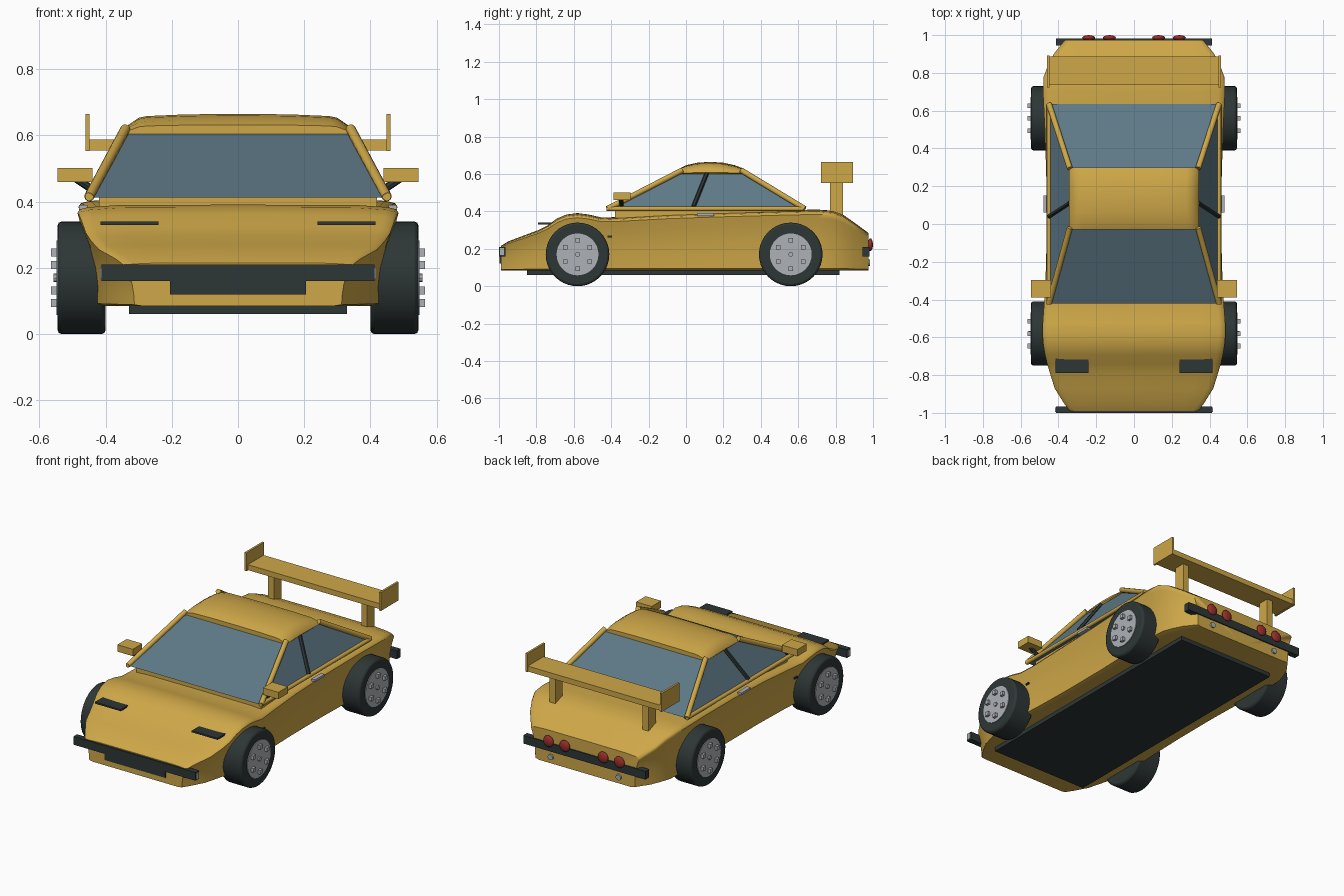
import bpy, bmesh, math
from mathutils import Vector

if "Cube" in bpy.data.objects:
    bpy.data.objects.remove(bpy.data.objects["Cube"])


def mat(name, rgb):
    m = bpy.data.materials.new(name)
    m.diffuse_color = (*rgb, 1)
    m.use_nodes = True
    m.node_tree.nodes["Principled BSDF"].inputs["Base Color"].default_value = m.diffuse_color
    return m


GOLD = mat("gold_paint", (0.62, 0.39, 0.065))
GLASS = mat("blue_grey_glass", (0.11, 0.19, 0.235))
BLACK = mat("black_trim", (0.027, 0.037, 0.037))
SILVER = mat("silver", (0.42, 0.44, 0.47))
RED = mat("red_lamp", (0.32, 0.03, 0.025))


def make(name, bm, material, smooth=None):
    bmesh.ops.recalc_face_normals(bm, faces=bm.faces)
    me = bpy.data.meshes.new(name)
    bm.to_mesh(me)
    bm.free()
    me.materials.append(material)
    ob = bpy.data.objects.new(name, me)
    bpy.context.collection.objects.link(ob)
    if smooth:
        bpy.ops.object.select_all(action='DESELECT')
        ob.select_set(True)
        bpy.context.view_layer.objects.active = ob
        bpy.ops.object.shade_smooth_by_angle(angle=math.radians(smooth))
    return ob


def box(name, x, y, z, material):
    """Box given by its (min, max) range on each axis."""
    bm = bmesh.new()
    bmesh.ops.create_cube(bm, size=1)
    for v in bm.verts:
        v.co = Vector([r[0] if c < 0 else r[1] for c, r in zip(v.co, (x, y, z))])
    return make(name, bm, material)


def pair(name, x, y, z, material):
    """Left and right copies of a box."""
    box("right_" + name, x, y, z, material)
    box("left_" + name, (-x[1], -x[0]), y, z, material)


def rod(name, a, b, r, material, segs=12):
    """Cylinder between two points."""
    a, b = Vector(a), Vector(b)
    bm = bmesh.new()
    bmesh.ops.create_cone(bm, cap_ends=True, segments=segs, radius1=r, radius2=r,
                          depth=(b - a).length)
    rot = (b - a).to_track_quat('Z', 'Y')
    for v in bm.verts:
        v.co = rot @ v.co + (a + b) / 2
    return make(name, bm, material, 40)


def loft(name, sections, profile, material, angle):
    """Skin symmetric cross-sections; each section is (y, half width, bottom, top)."""
    bm = bmesh.new()
    outline = profile + [(-x, z) for x, z in reversed(profile) if x > 0]
    rings = [[bm.verts.new((fx * w, y, b + fz * (t - b))) for fx, fz in outline]
             for y, w, b, t in sections]
    n = len(outline)
    for r0, r1 in zip(rings, rings[1:]):
        for i in range(n):
            j = (i + 1) % n
            bm.faces.new((r0[i], r0[j], r1[j], r1[i]))
    bm.faces.new(rings[0])
    bm.faces.new(rings[-1])
    return make(name, bm, material, angle)


# Body shell
loft("body", [
    (-0.99, 0.34, 0.085, 0.215), (-0.95, 0.37, 0.085, 0.24), (-0.87, 0.42, 0.085, 0.27),
    (-0.79, 0.445, 0.085, 0.30), (-0.74, 0.46, 0.085, 0.325), (-0.69, 0.472, 0.085, 0.362),
    (-0.64, 0.48, 0.085, 0.383), (-0.58, 0.485, 0.085, 0.391), (-0.52, 0.483, 0.085, 0.383),
    (-0.45, 0.478, 0.085, 0.367), (-0.35, 0.47, 0.085, 0.37), (-0.1, 0.463, 0.085, 0.385),
    (0.2, 0.463, 0.085, 0.396), (0.5, 0.472, 0.085, 0.405), (0.7, 0.482, 0.085, 0.41),
    (0.78, 0.478, 0.085, 0.404), (0.84, 0.455, 0.085, 0.382), (0.9, 0.425, 0.085, 0.34),
    (0.975, 0.365, 0.085, 0.285)],
    [(0, 0), (0.85, 0), (0.92, 0.03), (0.925, 0.25), (0.94, 0.5), (0.965, 0.72),
     (0.99, 0.86), (1, 0.92), (0.985, 0.955), (0.93, 0.975), (0.75, 0.995), (0, 1)], GOLD, 45)

# Underside panel and cabin base
box("floor_panel", (-0.33, 0.33), (-0.85, 0.82), (0.06, 0.09), BLACK)
box("cabin_base", (-0.42, 0.42), (-0.38, 0.6), (0.35, 0.412), GOLD)

# Glasshouse as a tapered block
bm = bmesh.new()
bmesh.ops.create_cube(bm, size=2)
for v in bm.verts:
    top = v.co.z > 0
    yb, yt = (-0.42, -0.03) if v.co.y < 0 else (0.635, 0.30)
    v.co = (v.co.x * (0.335 if top else 0.45), yt if top else yb, 0.605 if top else 0.412)
make("cabin_glass", bm, GLASS)

# Curved roof
loft("roof", [
    (-0.03, 0.342, 0.60, 0.632), (0.0, 0.345, 0.60, 0.647), (0.06, 0.345, 0.60, 0.66),
    (0.13, 0.345, 0.60, 0.665), (0.2, 0.345, 0.60, 0.66), (0.26, 0.345, 0.60, 0.647),
    (0.30, 0.342, 0.60, 0.632)],
    [(0, 0), (0.98, 0), (1, 0.12), (0.97, 0.45), (0.87, 0.82), (0.8, 0.9), (0.45, 0.98),
     (0, 1)], GOLD, 45)

for s, side in ((1, "right"), (-1, "left")):
    # Pillars and window rail
    rod(side + "_front_pillar", (s * 0.45, -0.42, 0.414), (s * 0.34, -0.02, 0.62), 0.015, GOLD)
    rod(side + "_rear_pillar", (s * 0.45, 0.635, 0.414), (s * 0.34, 0.295, 0.62), 0.015, GOLD)
    rod(side + "_window_rail", (s * 0.45, -0.425, 0.414), (s * 0.45, 0.635, 0.414), 0.012, GOLD)
    rod(side + "_door_pillar", (s * 0.45, 0.04, 0.425), (s * 0.34, 0.112, 0.605), 0.012, BLACK, 6)
    rod(side + "_mirror_arm", (s * 0.43, -0.345, 0.43), (s * 0.49, -0.345, 0.47), 0.012, BLACK, 8)

    # Wheels: tyre, rim disc, lug blocks and hub
    for y, end in ((-0.58, "front"), (0.56, "rear")):
        name = side + "_" + end
        tyre = rod(name + "_tyre", (s * 0.40, y, 0.17), (s * 0.545, y, 0.17), 0.17, BLACK, 40)
        bev = tyre.modifiers.new("rounded_edge", 'BEVEL')
        bev.width, bev.segments, bev.limit_method = 0.012, 2, 'ANGLE'
        bev.angle_limit = math.radians(50)
        rod(name + "_rim", (s * 0.52, y, 0.17), (s * 0.549, y, 0.17), 0.112, SILVER, 32)
        rod(name + "_hub", (s * 0.54, y, 0.17), (s * 0.558, y, 0.17), 0.013, SILVER, 8)
        x = sorted((s * 0.54, s * 0.565))
        for k in range(6):
            a = math.radians(30 + 60 * k)
            cy, cz = y + 0.076 * math.cos(a), 0.17 + 0.076 * math.sin(a)
            box(name + "_lug", x, (cy - 0.012, cy + 0.012), (cz - 0.012, cz + 0.012), SILVER)

    # Tail lamps and exhaust tips
    for x in (0.13, 0.24):
        bm = bmesh.new()
        bmesh.ops.create_uvsphere(bm, u_segments=20, v_segments=12, radius=0.034)
        for v in bm.verts:
            v.co = (v.co.x + s * x, v.co.y * 0.4 + 0.986, v.co.z + 0.222)
        make(side + "_tail_lamp", bm, RED, 60)
    rod(side + "_exhaust_tip", (s * 0.23, 0.94, 0.125), (s * 0.23, 0.985, 0.125), 0.017, SILVER)

# Mirrors, headlamp covers, handles, markers
pair("mirror", (0.44, 0.545), (-0.388, -0.297), (0.46, 0.502), GOLD)
pair("headlamp_cover", (0.24, 0.415), (-0.79, -0.71), (0.33, 0.34), BLACK)
pair("door_handle", (0.455, 0.48), (0.06, 0.15), (0.376, 0.39), SILVER)
pair("side_marker", (0.43, 0.462), (-0.42, -0.395), (0.26, 0.27), BLACK)

# Bumpers
box("front_bumper", (-0.413, 0.413), (-1.0, -0.965), (0.16, 0.21), BLACK)
box("front_intake", (-0.205, 0.205), (-0.996, -0.96), (0.12, 0.162), BLACK)
box("rear_bumper", (-0.413, 0.413), (0.945, 0.982), (0.16, 0.21), BLACK)
pair("bumper_end_lamp", (0.41, 0.417), (-0.995, -0.972), (0.167, 0.203), SILVER)

# Rear wing
box("wing_blade", (-0.45, 0.45), (0.735, 0.888), (0.555, 0.588), GOLD)
pair("wing_end_plate", (0.448, 0.461), (0.722, 0.893), (0.553, 0.665), GOLD)
pair("wing_strut", (0.295, 0.335), (0.77, 0.84), (0.37, 0.56), GOLD)
